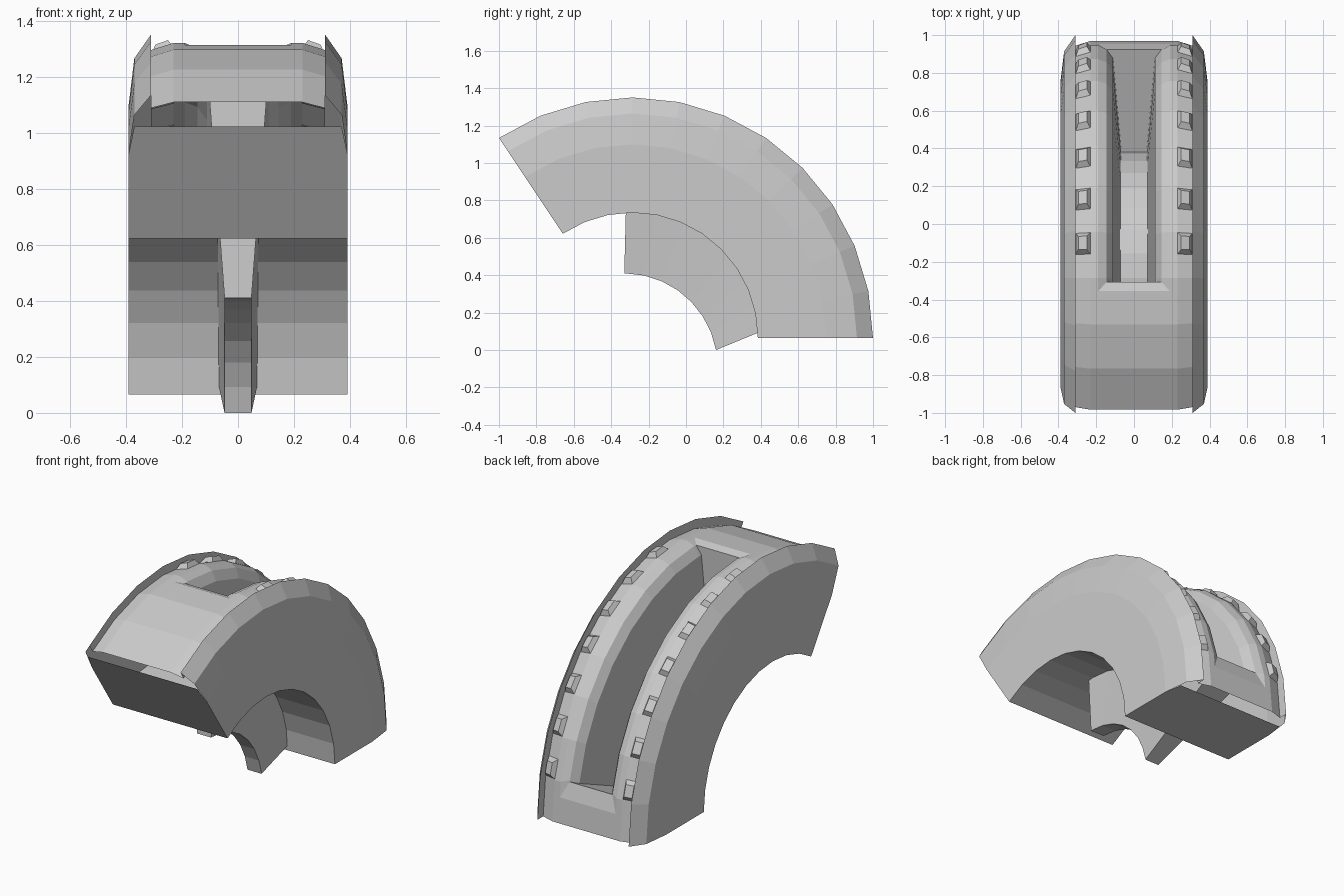
import bpy, bmesh
from math import radians, cos, sin

if "Cube" in bpy.data.objects:
    bpy.data.objects.remove(bpy.data.objects["Cube"], do_unlink=True)

CY, CZ = -0.286, 0.065      # centre of the arc
STEP, SEGS = 11.25, 11      # degrees per facet, facet count
END = STEP * SEGS

grey = bpy.data.materials.new("plain grey")
grey.use_nodes = True
colour = (0.6, 0.6, 0.6, 1)
grey.diffuse_color = colour
grey.node_tree.nodes["Principled BSDF"].inputs["Base Color"].default_value = colour


def arc(x, angle, r):
    """Point on the faceted arc."""
    half = STEP / 2
    r *= cos(radians(half)) / cos(radians(angle % STEP - half))
    return (x, CY + r * cos(radians(angle)), CZ + r * sin(radians(angle)))


def loft(bm, rows, closed=False):
    """Skin quads between successive rows of points."""
    rows = [[bm.verts.new(p) for p in row] for row in rows]
    n = len(rows[0])
    for a, b in zip(rows, rows[1:]):
        for i in range(n if closed else n - 1):
            j = (i + 1) % n
            bm.faces.new((a[i], a[j], b[j], b[i]))
    return rows


def mirrored(points):
    return points + [(-x, r) for x, r in reversed(points)]


def finish(bm, name):
    bmesh.ops.remove_doubles(bm, verts=bm.verts, dist=0.0005)
    bmesh.ops.recalc_face_normals(bm, faces=bm.faces)
    mesh = bpy.data.meshes.new(name)
    bm.to_mesh(mesh)
    bm.free()
    mesh.materials.append(grey)
    obj = bpy.data.objects.new(name, mesh)
    bpy.context.collection.objects.link(obj)
    return obj


rings = [i * STEP for i in range(SEGS + 1)]

# Arched body: side rims, side walls and inner arch in one open sweep
half = [(0.19, 1.255), (0.23, 1.255), (0.31, 1.23), (0.31, 1.2857),
        (0.37, 1.2), (0.39, 1.035), (0.39, 0.67)]
bm = bmesh.new()
loft(bm, [[arc(x, a, r) for x, r in mirrored(half)] for a in rings])
# Tread before and after the slot
frame_lo, frame_hi = 7, 93.2
for span in ([0, frame_lo], [frame_hi] + [a for a in rings if a > frame_hi]):
    loft(bm, [[arc(x, a, 1.255) for x in (-0.19, 0.19)] for a in span])
finish(bm, "arched_body")

# End plates, stopping short of the tread
for name, a in (("back_end_plate", 0), ("front_end_plate", END)):
    bm = bmesh.new()
    plate = mirrored([(0.37, 1.15), (0.39, 1.035), (0.39, 0.67)])
    bm.faces.new([bm.verts.new(arc(x, a, r)) for x, r in plate])
    finish(bm, name)

# Chamfered frame around the slot
middle = [a for a in rings if 20 < a < 91]
outer = [frame_lo, STEP] + middle + [frame_hi]
inner = [11.6, 12] + middle + [91]


def outline(angles, x, r):
    return [arc(x, a, r) for a in angles] + [arc(-x, a, r) for a in reversed(angles)]


bm = bmesh.new()
loft(bm, [outline(outer, 0.19, 1.255), outline(inner, 0.145, 1.235)], closed=True)
finish(bm, "slot_frame")

# Tapered curved chute running from the slot down through the inner arch
bm = bmesh.new()
rows = []
for a in inner:
    t = (a - inner[0]) / (inner[-1] - inner[0])
    ang = radians(10.2 + t * 79.8)
    low = (-0.33 + 0.498 * cos(ang), -0.088 + 0.498 * sin(ang))
    top = arc(0, a, 1.235)[1:]
    row = []
    for x, f in mirrored([(0.145, 1), (0.111, 0.94), (0.048, 0)]):
        row.append((x, low[0] + f * (top[0] - low[0]), low[1] + f * (top[1] - low[1])))
    rows.append(row)
rows = loft(bm, rows)
for row in (rows[0], rows[-1]):
    for i in range(2):
        bm.faces.new((row[i], row[i + 1], row[-2 - i], row[-1 - i]))
finish(bm, "curved_chute")

# Raised grip blocks along both tread edges
for side, s in (("left", 1), ("right", -1)):
    bm = bmesh.new()
    for k in range(1, 8):
        lo, hi = k * STEP, k * STEP + 5.6

        def ring(x0, r0, x1, r1, inset):
            corners = ((x0, r0, lo + inset), (x1, r1, lo + inset),
                       (x1, r1, hi - inset), (x0, r0, hi - inset))
            return [arc(s * x, a, r) for x, r, a in corners]

        block = loft(bm, [ring(0.228, 1.25, 0.31, 1.225, 0),
                          ring(0.25, 1.28, 0.295, 1.264, 1.2)], closed=True)
        bm.faces.new(block[1])
        bm.faces.new(block[0][::-1])
    finish(bm, side + "_grip_blocks")
